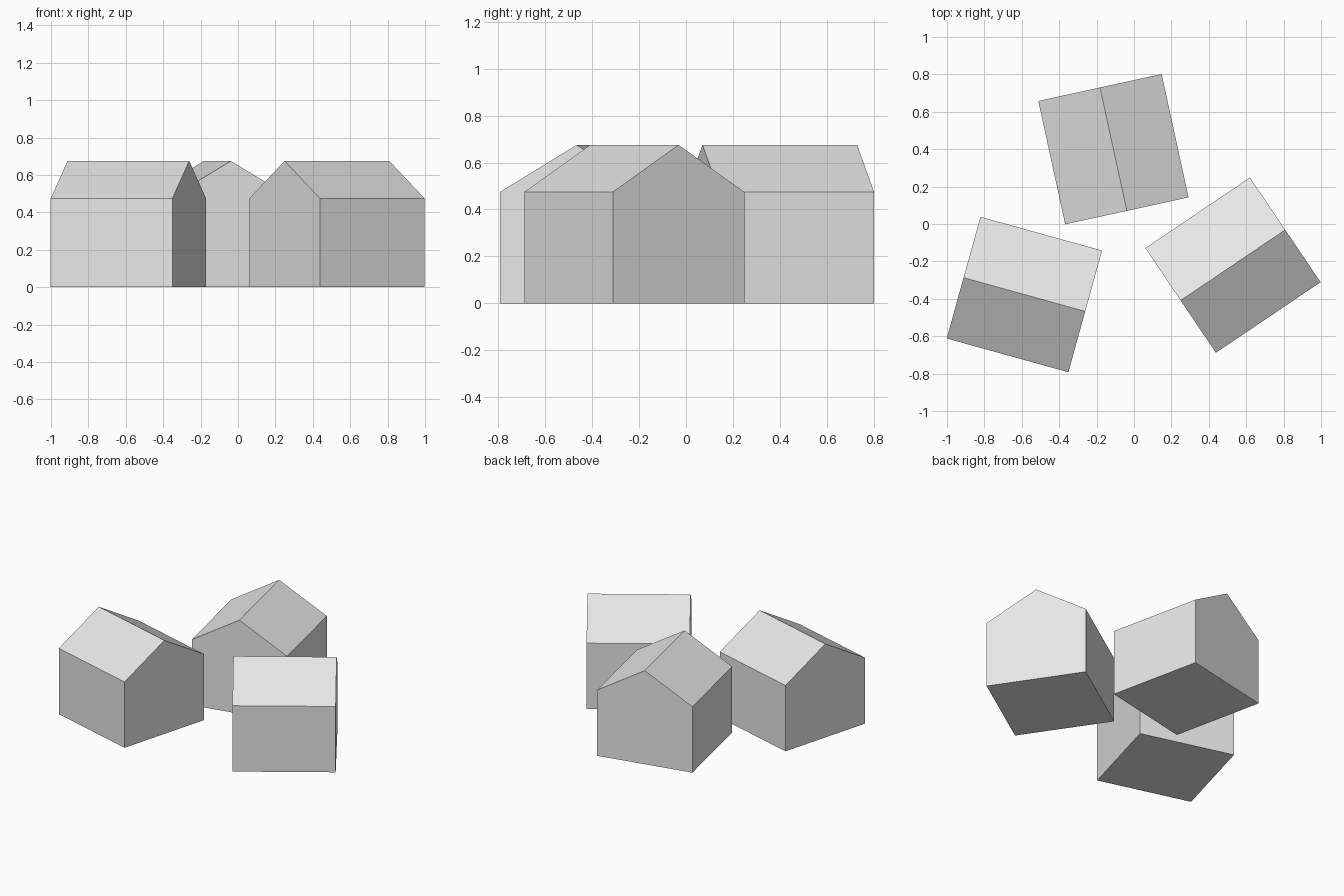
import bpy, bmesh, math
from mathutils import Matrix

if "Cube" in bpy.data.objects:
    bpy.data.objects.remove(bpy.data.objects["Cube"])

SIZE = 0.675     # square footprint
EAVE = 0.475     # wall height
RIDGE = 0.675    # roof peak height

grey = bpy.data.materials.new("plain grey")
grey.diffuse_color = (0.8, 0.8, 0.8, 1)
grey.use_nodes = True
grey.node_tree.nodes["Principled BSDF"].inputs["Base Color"].default_value = grey.diffuse_color


def house(name, x, y, angle):
    """Gabled block: a pentagon profile extruded along its ridge."""
    h = SIZE / 2
    profile = [(-h, 0), (h, 0), (h, EAVE), (0, RIDGE), (-h, EAVE)]
    bm = bmesh.new()
    end = bm.faces.new([bm.verts.new((-h, py, pz)) for py, pz in profile])
    side = bmesh.ops.extrude_face_region(bm, geom=[end], use_keep_orig=True)
    moved = [g for g in side["geom"] if isinstance(g, bmesh.types.BMVert)]
    bmesh.ops.translate(bm, verts=moved, vec=(SIZE, 0, 0))
    bmesh.ops.recalc_face_normals(bm, faces=bm.faces)
    mesh = bpy.data.meshes.new(name)
    bm.to_mesh(mesh)
    bm.free()
    mesh.materials.append(grey)
    obj = bpy.data.objects.new(name, mesh)
    obj.matrix_world = Matrix.Translation((x, y, 0)) @ Matrix.Rotation(math.radians(angle), 4, 'Z')
    bpy.context.collection.objects.link(obj)


# Three houses in a loose ring
house("left_house", -0.586, -0.377, -15.5)
house("back_house", -0.110, 0.400, -77.7)
house("right_house", 0.529, -0.220, 34.0)
